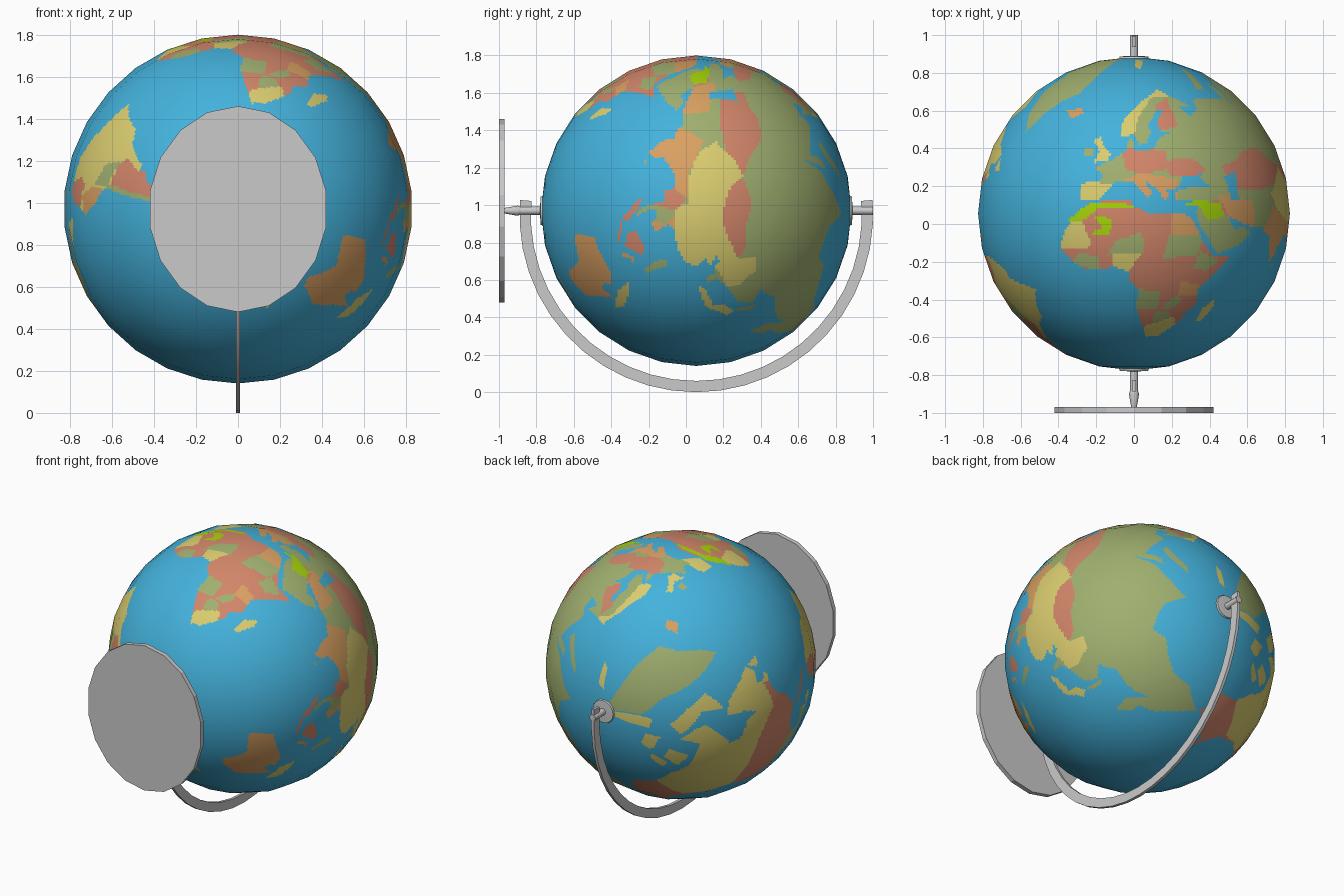
import bpy, bmesh, math
from mathutils import Vector

CENTRE = Vector((0, 0.055, 0.97))
R = 0.83


def linear(c):
    c /= 255
    return c / 12.92 if c < 0.04 else ((c + 0.055) / 1.055) ** 2.4


def material(name, *rgb):
    m = bpy.data.materials.new(name)
    m.diffuse_color = (*[linear(c) for c in rgb], 1)
    return m


NAMES = ["sea blue", "land yellow", "land red", "land green", "land orange", "bright green"]
RGB = [(68, 178, 220), (219, 205, 112), (210, 134, 106), (160, 176, 112), (218, 160, 98), (165, 212, 8)]
MAP_MATS = [material(n, *c) for n, c in zip(NAMES, RGB)]
GREY = material("metal grey", 202, 202, 202)
SEA, YELLOW, RED, GREEN, ORANGE, BRIGHT = range(6)


def lathe(bm, profile, n, sx=1.0):
    """Turn (radius, y) points around the globe's y axis, first vertex at the top."""
    rings = []
    for r, y in profile:
        k = 1 if r < 1e-6 else n
        rings.append([bm.verts.new((sx * r * math.sin(math.tau * i / n), y,
                                    CENTRE.z + r * math.cos(math.tau * i / n))) for i in range(k)])
    for a, b in zip(rings, rings[1:]):
        for i in range(n):
            j = (i + 1) % n
            quad = [a[i % len(a)], a[j % len(a)], b[j % len(b)], b[i % len(b)]]
            bm.faces.new(list(dict.fromkeys(quad)))
    bmesh.ops.recalc_face_normals(bm, faces=bm.faces[:])


def finish(name, bm, mats, angle=None):
    me = bpy.data.meshes.new(name)
    bm.to_mesh(me)
    bm.free()
    for m in mats:
        me.materials.append(m)
    if angle is not None:
        for p in me.polygons:
            p.use_smooth = True
        me.set_sharp_from_angle(angle=math.radians(angle))
    ob = bpy.data.objects.new(name, me)
    bpy.context.collection.objects.link(ob)
    return ob


def turned(name, profile, n, sx=1.0, angle=40):
    bm = bmesh.new()
    lathe(bm, profile, n, sx)
    return finish(name, bm, [GREY], angle)


# Map outlines in (longitude, latitude): land draws a coast, tint recolours land inside a border
shapes = []


def land(colour, *pts, over_sea=True):
    xs, ys = zip(*pts)
    shapes.append((colour, over_sea, min(xs), max(xs), min(ys), max(ys), pts))


def tint(colour, *pts):
    land(colour, *pts, over_sea=False)


# Europe
land(GREEN, (-9, 37), (-9, 43), (-2, 43.5), (-1, 46), (-4.5, 48.4), (2, 51), (8, 54), (8, 57), (10.5, 57.5),
     (11, 54), (19, 54.5), (21, 57), (24, 59), (30, 60), (23, 60), (21, 62), (25, 65.5), (22, 65.5), (17, 61.5),
     (18.5, 60), (16, 56.5), (13, 55.5), (11, 59), (6, 58), (5, 62), (14, 68), (25, 71), (41, 67), (34, 66.5),
     (38, 64), (44, 66), (44, 68.5), (61, 69), (61, 42), (41, 41.5), (37, 45), (39, 47), (34, 45), (30, 46),
     (28, 42), (26, 40.5), (23, 40.5), (24, 38), (22.5, 36.5), (19.5, 41), (13.5, 45), (18, 40), (16, 38),
     (10, 44), (3, 43), (0, 39), (-2, 37), (-5.5, 36))
# Northern Asia
land(GREEN, (60, 69), (68, 69), (67, 72), (72, 73), (73, 67), (76, 72), (87, 75), (104, 77.5), (113, 74),
     (130, 71), (140, 72.5), (160, 70), (178, 69.5), (189.9, 66), (178, 63), (171, 60), (163, 58), (162, 55),
     (157, 51), (156, 57), (163, 62), (155, 59.5), (142, 59), (135, 54.5), (141, 52), (139, 47), (130, 42.5),
     (100, 40), (60, 40))
# Southern Asia and Arabia
land(GREEN, (131, 46), (130, 42.5), (127.5, 39.5), (129, 35.5), (126.5, 35), (125, 39), (121.5, 39), (121, 41),
     (118, 39), (122, 37), (119, 35), (122, 31), (120, 26), (115, 22.5), (108, 21.5), (106, 18.5), (109, 12.5),
     (105, 9), (105, 12), (101, 13), (100, 9), (103.5, 1.5), (101, 3), (98.5, 9), (97.5, 16.5), (94, 16),
     (92, 22), (87, 21.5), (80, 15.5), (80, 12), (77.5, 8), (73, 17), (72.5, 21), (69, 22.5), (66.5, 25),
     (57, 26), (51, 29), (48, 30), (50, 26.5), (52, 24), (56, 25.5), (60, 22.5), (55, 17.5), (45, 13), (43, 15),
     (39, 21.5), (35, 28), (34.5, 31.5), (36, 36.5), (31, 36.5), (27, 37), (26.5, 40), (35, 42), (41, 41.5),
     (50, 46))
# Africa
land(RED, (-6, 35.5), (-10, 31), (-17, 21), (-17.5, 14.5), (-13, 8.5), (-8, 4.5), (4, 6), (6, 4.3), (9.5, 4),
     (9, -1), (13, -6), (12, -16), (15, -27), (18, -34.5), (25, -34), (32, -28), (35.5, -23), (35, -19.5),
     (40.5, -15), (39, -6), (43, 0), (51, 11.5), (43, 11.5), (37, 20), (33, 29), (29, 31), (20, 31), (16, 31.5),
     (10.5, 34), (10.5, 37), (0, 36))
# North America
land(YELLOW, (-168, 66), (-157, 71), (-141, 69.5), (-128, 70), (-115, 68), (-95, 68), (-94, 72), (-85, 69.5),
     (-82, 67), (-94, 60), (-92, 57), (-82, 55), (-79, 51.5), (-77, 56), (-78, 62), (-70, 61), (-65, 58.5),
     (-56, 53), (-60, 50), (-66, 50), (-65, 47), (-61, 45.5), (-70, 43.5), (-74, 40), (-76, 35), (-81, 31),
     (-80, 25.5), (-83, 30), (-90, 29.5), (-97, 27), (-97, 20), (-91, 18.5), (-87, 21.5), (-88, 16), (-83, 15),
     (-82, 9), (-78, 8.5), (-85, 10), (-94, 16), (-105, 20), (-112, 28), (-110, 23), (-117, 32.5), (-124, 40),
     (-124, 48), (-133, 56), (-145, 60), (-152, 59), (-164, 54.5), (-157, 59), (-165, 62), (-161, 64.5))
# South America
land(YELLOW, (-77, 8.5), (-72, 12), (-62, 10.5), (-51, 4), (-50, 0), (-44, -2.5), (-35, -6), (-39, -13),
     (-41, -22), (-48, -26), (-54, -34.5), (-58, -34.5), (-57, -38), (-62, -39), (-65, -43), (-68, -50),
     (-67, -55), (-73, -52), (-74, -42), (-70, -19), (-76, -14), (-81, -5), (-78, 2))
# Islands and Australia
land(ORANGE, (114, -22), (122, -18), (130, -12), (137, -12), (136, -15), (140, -17.5), (142.5, -11), (146, -19),
     (153, -27), (150, -37), (145, -38.5), (138, -35), (131, -31.5), (124, -33), (115, -34.5))
land(GREEN, (-44, 60), (-32, 68), (-22, 70), (-18, 76), (-20, 81), (-35, 82), (-60, 82), (-72, 78), (-58, 75),
     (-53, 68))
land(YELLOW, (-62, 66.5), (-73, 62.5), (-73, 68), (-90, 72), (-82, 74), (-70, 71))
land(YELLOW, (-117, 70), (-105, 69), (-105, 73), (-115, 73))
land(YELLOW, (-125, 72), (-118, 72), (-118, 75), (-124, 74.5))
land(YELLOW, (-90, 77), (-78, 76.5), (-64, 82), (-90, 82))
land(YELLOW, (-115, 75.5), (-96, 75), (-98, 77), (-114, 77))
land(YELLOW, (-59, 48), (-53, 47), (-56, 51.5))
land(ORANGE, (-24, 65.5), (-19, 63.4), (-14, 65), (-16, 66.5))
land(YELLOW, (-5, 50), (1, 51.2), (1.5, 53), (-2, 56), (-3, 58.6), (-6, 57), (-3, 54))
land(GREEN, (-10, 52), (-6, 52.2), (-6, 55), (-9, 54.5))
land(YELLOW, (44, -25), (47, -25), (50.5, -15.5), (49, -12), (44, -17))
land(GREEN, (80, 8), (80, 6), (82, 7))
land(RED, (95, 5.5), (104, -6), (106, -3), (100, 3))
land(RED, (109, 1.5), (111, -3), (116, -4), (119, 5), (117, 7))
land(RED, (105, -6.5), (114, -8.8), (114, -7), (107, -5.5))
land(ORANGE, (119, -5), (121, -5), (121, -1), (125, 1.5), (120, 1))
land(YELLOW, (131, -1), (138, -8), (143, -9), (150, -10.5), (145, -4.5), (137, -1.5))
land(GREEN, (120, 18), (120, 14), (125, 6), (126, 8), (122, 18))
land(YELLOW, (130, 32), (136, 33.5), (140, 35), (142, 39.5), (145, 43.5), (142, 45.5), (139.5, 42), (139, 38), (132, 35))
land(GREEN, (142, 46), (144.5, 49), (143, 54), (142, 53))
land(GREEN, (52, 71), (58, 71), (68, 77), (60, 76))
land(YELLOW, (12, 77.5), (17, 76.7), (26, 79.5), (13, 80))
land(YELLOW, (167, -46), (171, -45.5), (178, -38), (173, -35), (174, -40))
land(RED, (-85, 22), (-75, 20), (-69, 18.5), (-70, 20), (-78, 23))
land(SEA, (47, 45), (53, 47), (53, 41), (54, 37), (50, 37), (49, 41))
# Countries of Europe and Asia
tint(YELLOW, (3, 57), (11, 58.5), (13, 64), (20, 69), (30, 69.5), (30, 72), (10, 72))
tint(RED, (20, 59.5), (31, 61.5), (29, 69), (22, 67))
tint(RED, (6, 55), (15, 54.7), (24, 54), (24, 48), (15, 46), (8, 47.5))
tint(YELLOW, (-10, 35.9), (-10, 44), (3, 42.5), (0, 36.5))
tint(RED, (24, 51), (34, 52), (40, 48), (35, 44), (24, 46))
tint(ORANGE, (7, 44), (14, 46.5), (28, 44), (28, 36), (15, 36))
tint(RED, (47, 49), (55, 51), (61, 54), (70, 55), (80, 51), (87, 49), (80, 43), (68, 41), (52, 41))
tint(ORANGE, (44, 39), (54, 37.5), (61, 36), (62, 25), (50, 26), (46, 33))
tint(RED, (39, 33), (42, 37), (46, 35), (48, 30))
tint(ORANGE, (68, 24), (74, 34), (79, 32), (88, 27), (97, 28), (92, 21), (83, 9), (77, 7), (72, 9))
tint(YELLOW, (74, 39), (80, 45), (87, 49), (91, 45), (97, 42.5), (105, 41.5), (112, 44), (120, 47), (120, 53),
     (126, 53), (131, 47.5), (131, 43), (124, 40), (123, 30), (118, 21), (108, 21), (100, 21.5), (98, 28),
     (88, 28), (79, 32))
tint(RED, (88, 49), (98, 52), (107, 50), (116, 50), (120, 47), (112, 44), (105, 41.5), (97, 42.5), (91, 45))
tint(RED, (92, 21), (97, 27), (101, 21), (98, 10), (93, 15))
tint(ORANGE, (102, 22), (108, 22), (111, 10), (104, 8), (106, 17))
# Countries of Africa
tint(YELLOW, (-18, 15), (-18, 28), (-8, 27), (-5, 16))
tint(GREEN, (1, 12), (4, 19), (14, 23), (15, 13))
tint(ORANGE, (25, 22), (25, 32), (34, 31), (36, 22))
tint(GREEN, (22, 10), (24, 21), (38, 21), (36, 12))
tint(YELLOW, (3, 4), (3, 13), (14, 13), (9, 4))
tint(GREEN, (-14, 8), (-10, 13), (-3, 11), (-3, 4))
tint(GREEN, (35, 5), (37, 14), (46, 9), (41, 4))
tint(ORANGE, (30, -9), (30, -1), (40, -4), (41, -10))
tint(GREEN, (11, -17), (12, -6), (22, -7), (22, -17))
tint(GREEN, (24, -17), (30, -9), (33, -12), (29, -17))
tint(GREEN, (20, -25), (21, -18), (27, -18), (29, -22.5), (24, -26))
tint(YELLOW, (14, -36), (17, -28), (24, -25), (31, -22), (34, -28), (28, -36))
# Countries of the Americas
tint(RED, (-125, 49), (-95, 49), (-83, 46), (-79, 43), (-67, 47), (-66, 40), (-79, 24), (-97, 25.5),
     (-106, 31.5), (-117, 32.4), (-126, 35))
tint(RED, (-170, 52), (-170, 73), (-141, 73), (-141, 60), (-130, 55), (-134, 52))
tint(GREEN, (-118, 32.4), (-106, 31.5), (-97, 25.5), (-86, 22), (-90, 15), (-107, 17))
tint(ORANGE, (-82, -4), (-74, -2), (-70, -10), (-70, -18), (-77, -16))
tint(RED, (-80, 1), (-70, -3), (-67, 2), (-70, 13), (-78, 9))
tint(GREEN, (-69, -11), (-60, -16), (-57, -25), (-62, -22), (-69, -21))
tint(RED, (-68, -22), (-58, -24), (-54, -27), (-58, -34), (-56, -40), (-66, -56), (-72, -50), (-70, -33))
tint(GREEN, (-71, -18), (-68, -22), (-70, -33), (-72, -50), (-69, -56), (-76, -52))
# Bright marks along the inland sea
land(BRIGHT, (-14, 28), (-9, 33), (-3, 36), (11, 34.6), (11, 33.4), (-2, 33.5), (-6, 30), (-9, 27.5))
land(BRIGHT, (-4, 30), (3, 29), (2, 22), (-4, 21), (-5, 23), (0, 25))
land(BRIGHT, (30, 35.5), (37, 36.5), (45, 35), (46, 30), (40, 28), (37, 31), (36, 34.3), (30, 34.3))


def inside(x, y, pts):
    hit = False
    for (x1, y1), (x2, y2) in zip(pts, pts[1:] + pts[:1]):
        if (y1 > y) != (y2 > y) and x < (x2 - x1) * (y - y1) / (y2 - y1) + x1:
            hit = not hit
    return hit


def map_colour(d):
    """Direction from globe centre to a map colour; the map is wrapped with stretched latitudes."""
    lon = (math.degrees(math.atan2(d.x, d.z)) + 11 + 170) % 360 - 170
    lat = math.degrees(math.atan(math.sinh((math.degrees(math.asin(d.y)) + 24.5) / 43)))
    colour = SEA
    for c, over_sea, x0, x1, y0, y1, pts in shapes:
        if x0 < lon < x1 and y0 < lat < y1 and (over_sea or colour != SEA) and inside(lon, lat, pts):
            colour = c
    return colour


# Globe: low-poly ball whose facets are cut finely enough to carry the map
bm = bmesh.new()
arc = [math.pi * i / 14 for i in range(15)]
lathe(bm, [(R * math.sin(a), CENTRE.y - R * math.cos(a)) for a in arc], 30)
bmesh.ops.subdivide_edges(bm, edges=bm.edges[:], cuts=12, use_grid_fill=True)
for f in bm.faces:
    f.smooth = True
    f.material_index = map_colour((f.calc_center_median() - CENTRE).normalized())
globe = finish("globe", bm, MAP_MATS)
globe.data.normals_split_custom_set_from_vertices([(v.co - CENTRE).normalized() for v in globe.data.vertices])

# Oval base plate
turned("base_plate", [(0, -1), (0.49, -1), (0.49, -0.97), (0, -0.97)], 18, 0.87, 15)

# Pole collars, axle pins and the tapered foot
turned("front_collar", [(0, -0.782), (0.075, -0.777), (0.08, -0.762), (0, -0.75)], 16)
turned("back_collar", [(0, 0.892), (0.075, 0.887), (0.08, 0.872), (0, 0.86)], 16)
turned("front_pin", [(0, -0.9), (0.022, -0.9), (0.022, -0.76), (0, -0.76)], 12)
turned("back_pin", [(0, 1.0), (0.022, 1.0), (0.022, 0.87), (0, 0.87)], 12)
turned("foot_cone", [(0, -0.975), (0.014, -0.975), (0.027, -0.9), (0.022, -0.885), (0, -0.885)], 12)

# Curved arm under the globe, a flat bar swept through a half circle
bm = bmesh.new()
previous = None
for i in range(25):
    a = math.radians(-185 + 190 * i / 24)
    ring = [bm.verts.new((x, CENTRE.y + r * math.cos(a), 0.945 + r * math.sin(a)))
            for x, r in ((-0.01, 0.885), (0.01, 0.885), (0.01, 0.945), (-0.01, 0.945))]
    if previous:
        for k in range(4):
            bm.faces.new((previous[k], previous[(k + 1) % 4], ring[(k + 1) % 4], ring[k]))
    if i in (0, 24):
        bm.faces.new(ring)
    previous = ring
bmesh.ops.recalc_face_normals(bm, faces=bm.faces[:])
finish("curved_arm", bm, [GREY], 30)
